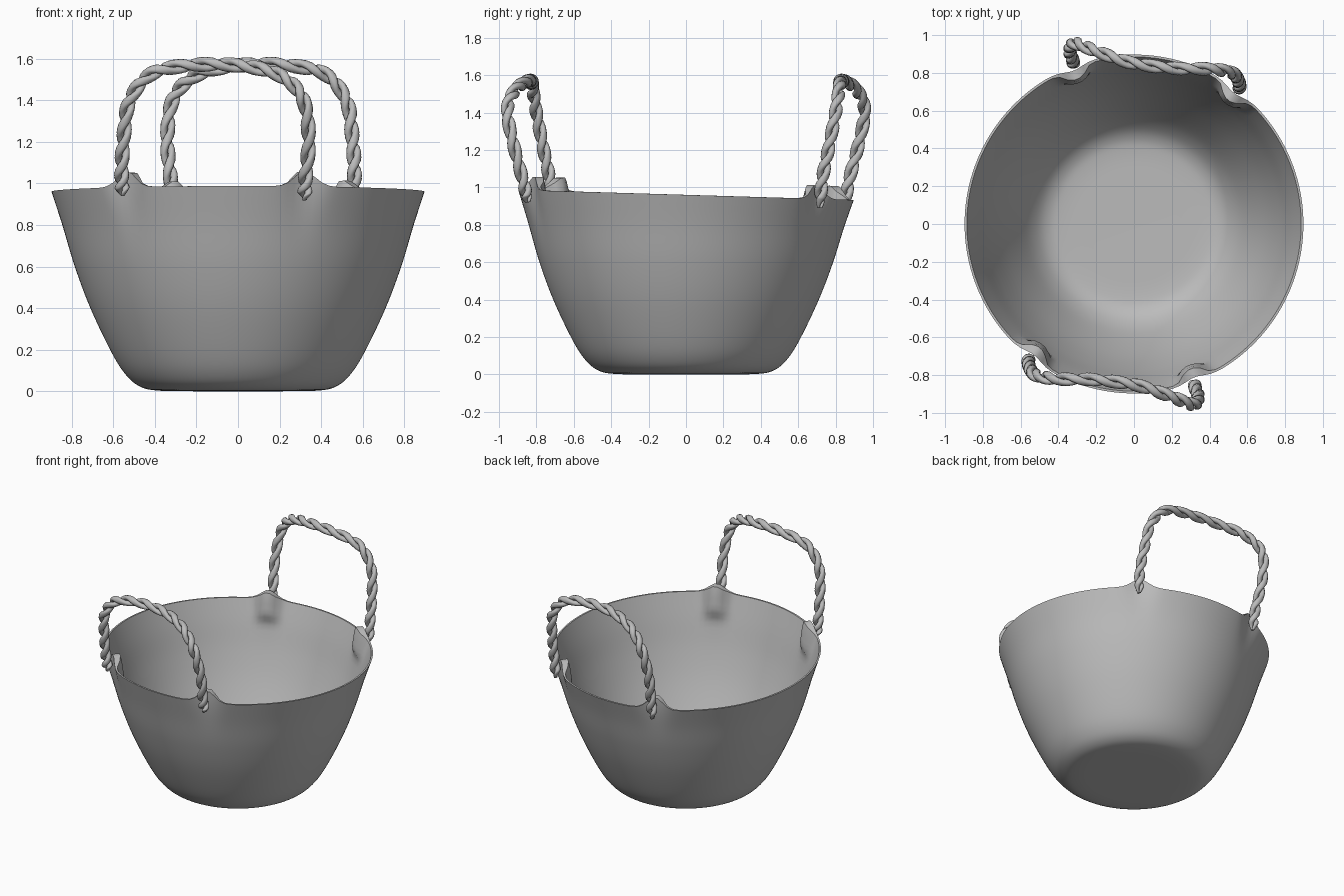
import bpy, bmesh, math
from mathutils import Vector

if "Cube" in bpy.data.objects:
    bpy.data.objects.remove(bpy.data.objects["Cube"])

grey = bpy.data.materials.new("plain_grey")
grey.diffuse_color = (0.5, 0.5, 0.5, 1)
grey.use_nodes = True
grey.node_tree.nodes["Principled BSDF"].inputs["Base Color"].default_value = grey.diffuse_color


def spline(pts, n):
    """Catmull-Rom curve through pts, n samples per span."""
    p = [Vector(q) for q in pts]
    p = [2 * p[0] - p[1]] + p + [2 * p[-1] - p[-2]]
    out = []
    for i in range(1, len(p) - 2):
        a, b, c, d = p[i - 1:i + 3]
        for k in range(n):
            t = k / n
            out.append(0.5 * (2 * b + (c - a) * t + (2 * a - 5 * b + 4 * c - d) * t * t
                              + (3 * b - a - 3 * c + d) * t ** 3))
    return out + [p[-2]]


def finish(bm, name):
    bmesh.ops.recalc_face_normals(bm, faces=bm.faces)
    me = bpy.data.meshes.new(name)
    bm.to_mesh(me)
    bm.free()
    ob = bpy.data.objects.new(name, me)
    bpy.context.collection.objects.link(ob)
    me.materials.append(grey)
    for f in me.polygons:
        f.use_smooth = True
    return ob


def bridge(bm, a, b):
    n = len(a)
    for i in range(n):
        bm.faces.new((a[i], a[(i + 1) % n], b[(i + 1) % n], b[i]))


# Basket: thin wall, slightly tilted rim, four raised lugs with inward bulges
LUGS = [math.atan2(y, x) for x, y in
        ((-0.55, -0.72), (0.33, -0.84), (0.55, 0.72), (-0.33, 0.84))]
SEG = 160
outer = spline([(0.2, 0, 0), (0.38, 0.003, 0), (0.47, 0.022, 0), (0.54, 0.08, 0),
                (0.61, 0.19, 0), (0.71, 0.4, 0), (0.785, 0.6, 0), (0.845, 0.8, 0),
                (0.897, 0.96, 0)], 6)
inner = [Vector((p.x - 0.012, p.y + 0.012 * (1 - p.y), 0)) for p in reversed(outer)]


def basket_point(r, z, a, inside):
    near = min(abs((a - l + math.pi) % (2 * math.pi) - math.pi) for l in LUGS) * 0.89
    lug = math.exp(-(near / 0.075) ** 2)
    t = max(0, (z - 0.3) / 0.66)
    bulge = math.exp(-(near / 0.075) ** 4) * math.exp(-((z - 0.9) / 0.09) ** 4)
    rr = r - (0.045 * bulge if inside else 0) - 0.025 * lug * t ** 8
    zz = z + t * t * (-0.03 * rr * math.sin(a)) + 0.075 * lug * t ** 5
    return rr * math.cos(a), rr * math.sin(a), zz


bm = bmesh.new()
rings = []
for inside, prof in ((False, outer), (True, inner)):
    for p in prof:
        rings.append([bm.verts.new(basket_point(p.x, p.y, 2 * math.pi * i / SEG, inside))
                      for i in range(SEG)])
for a, b in zip(rings, rings[1:]):
    bridge(bm, a, b)
bm.faces.new(rings[0])
bm.faces.new(rings[-1])
basket = finish(bm, "basket")
bpy.context.view_layer.objects.active = basket
basket.select_set(True)
bpy.ops.object.shade_smooth_by_angle(angle=math.radians(50))


# Rope handles: two strands twisted round a leaning arch
def rope(name, path, turns, side):
    pts = spline(path, 26)
    n = len(pts)
    tan = [(pts[min(i + 1, n - 1)] - pts[max(i - 1, 0)]).normalized() for i in range(n)]
    u = Vector((0, 1, 0))
    bm = bmesh.new()
    rows = {0: [], 1: []}
    for i, (c, t) in enumerate(zip(pts, tan)):
        u = (u - t * u.dot(t)).normalized()
        v = t.cross(u)
        end = min(1, 0.35 + min(i, n - 1 - i) / 14)   # tapered tips
        for s in (0, 1):
            ang = 2 * math.pi * turns * i / (n - 1) + s * math.pi
            d = u * math.cos(ang) + v * math.sin(ang)
            e = t.cross(d)
            ring = []
            for k in range(10):
                w = 2 * math.pi * k / 10
                q = c + (d * (0.018 + 0.018 * math.cos(w)) + e * 0.024 * math.sin(w)) * end
                ring.append(bm.verts.new((q.x * side, q.y * side, q.z)))
            rows[s].append(ring)
    for strand in rows.values():
        for a, b in zip(strand, strand[1:]):
            bridge(bm, a, b)
        bm.faces.new(strand[0])
        bm.faces.new(strand[-1])
    finish(bm, name)


ARCH = [(-0.56, -0.73, 1.05), (-0.55, -0.765, 1.22), (-0.52, -0.8, 1.4), (-0.41, -0.82, 1.53),
        (-0.2, -0.825, 1.57), (0.02, -0.855, 1.565), (0.2, -0.915, 1.52),
        (0.31, -0.955, 1.41), (0.34, -0.92, 1.22), (0.325, -0.87, 1.03)]
for name, side, drop in (("front_handle", 1, 0.0), ("back_handle", -1, 0.05)):
    rope(name, [(-0.555, -0.715, 0.94 - drop)] + ARCH + [(0.32, -0.845, 0.92 - drop)], 9, side)
